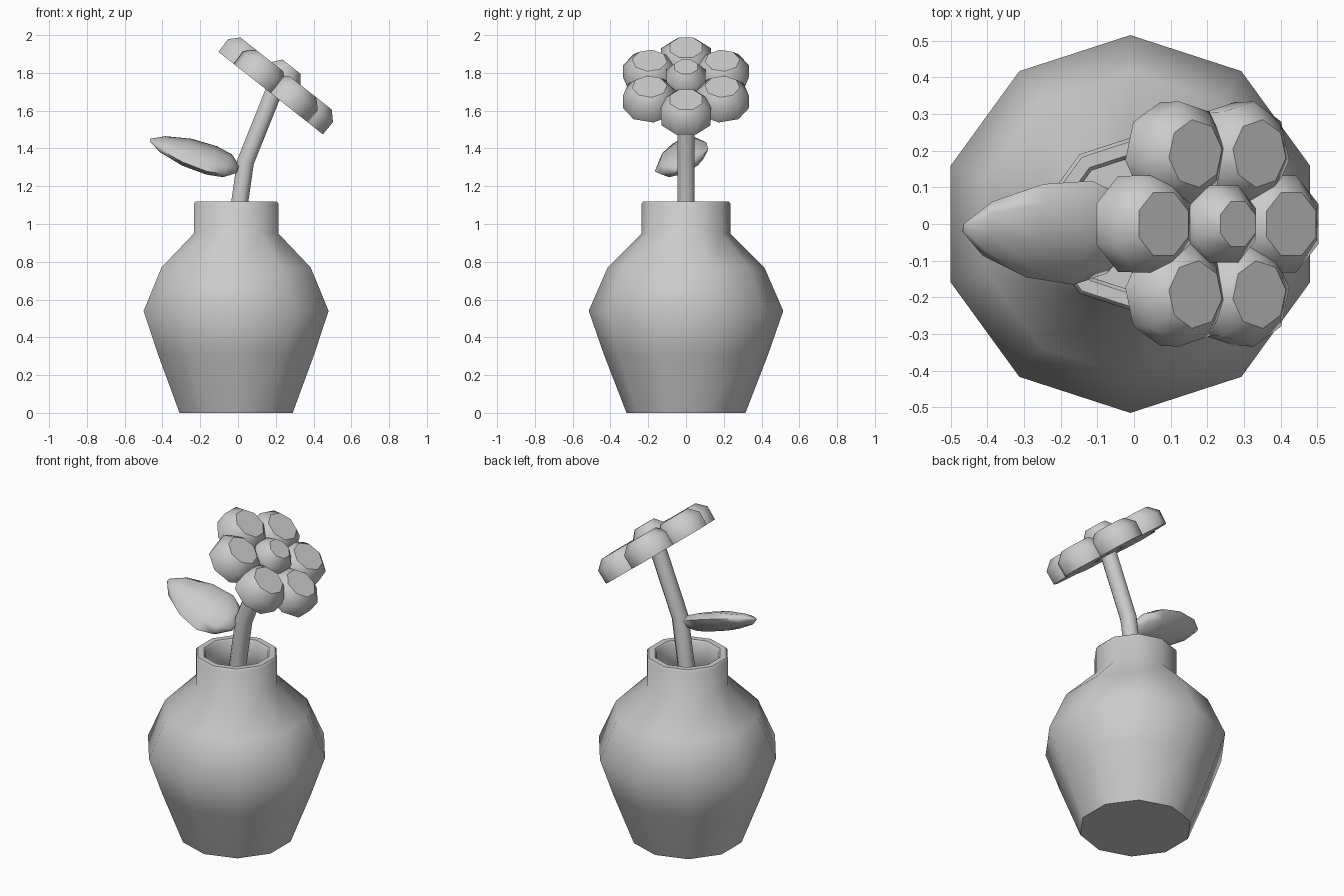
import bpy, math
from mathutils import Vector, Matrix

if "Cube" in bpy.data.objects:
    bpy.data.objects.remove(bpy.data.objects["Cube"])

grey = bpy.data.materials.new("plain grey")
grey.diffuse_color = (0.6, 0.6, 0.6, 1)
grey.use_nodes = True
grey.node_tree.nodes["Principled BSDF"].inputs["Base Color"].default_value = grey.diffuse_color


def loft(name, rings, angle=50, flat_caps=True):
    """Skin a list of equal-sized rings and close both ends."""
    n = len(rings[0])
    verts = [v for ring in rings for v in ring]
    faces = [tuple(reversed(range(n)))]
    for i in range(len(rings) - 1):
        for j in range(n):
            k = (j + 1) % n
            faces.append((i * n + j, i * n + k, (i + 1) * n + k, (i + 1) * n + j))
    faces.append(tuple(range((len(rings) - 1) * n, len(rings) * n)))
    mesh = bpy.data.meshes.new(name)
    mesh.from_pydata(verts, [], faces)
    mesh.materials.append(grey)
    ob = bpy.data.objects.new(name, mesh)
    bpy.context.collection.objects.link(ob)
    bpy.ops.object.select_all(action='DESELECT')
    ob.select_set(True)
    bpy.context.view_layer.objects.active = ob
    bpy.ops.object.shade_smooth_by_angle(angle=math.radians(angle))
    if flat_caps:
        mesh.polygons[0].use_smooth = False
        mesh.polygons[len(mesh.polygons) - 1].use_smooth = False
    return ob


def lathe(name, profile, sides, phase, matrix, angle=50):
    """Revolve (radius, height) points about the local z of matrix."""
    rings = []
    for r, h in profile:
        rings.append([matrix @ Vector((r * math.cos(phase + math.tau * j / sides),
                                       r * math.sin(phase + math.tau * j / sides), h))
                      for j in range(sides)])
    return loft(name, rings, angle)


# Vase: ten-sided body, short neck, rim and hollow inside
lathe("vase", [(0.315, 0), (0.435, 0.31), (0.515, 0.54), (0.415, 0.77),
               (0.235, 0.95), (0.235, 1.108), (0.225, 1.12), (0.19, 1.12),
               (0.18, 1.108), (0.18, 0.94), (0.36, 0.75), (0.46, 0.54),
               (0.38, 0.31), (0.27, 0.05)],
      10, math.pi / 2, Matrix.Translation((-0.01, 0, 0)))

# Stem: bent eight-sided rod
path = [(-0.05, 0.06), (-0.015, 0.95), (0.04, 1.33), (0.205, 1.74)]
stem_rings = []
for x, z in path:
    stem_rings.append([Vector((x + 0.047 * math.cos(a), 0.05 * math.sin(a),
                               z - 0.014 * math.cos(a)))
                       for a in (math.tau * (j + 0.5) / 8 for j in range(8))])
loft("stem", stem_rings)

# Flower frame: local z is the blossom's facing direction, local x runs downhill
normal = Vector((0.62, 0, 0.785)).normalized()
slope = Vector((normal.z, 0, -normal.x))
frame = Matrix((slope, Vector((0, 1, 0)), normal)).transposed().to_4x4()
frame = Matrix.Translation((0.173, 0, 1.693)) @ frame

# Six bevelled petals around a raised centre
for i in range(6):
    m = frame @ Matrix.Rotation(i * math.pi / 3, 4, 'Z') @ Matrix.Translation((0.222, 0, 0))
    lathe("petal", [(0.141, 0), (0.143, 0.084), (0.093, 0.132)], 8, math.pi / 8, m)
lathe("flower_centre", [(0.09, 0.0), (0.113, 0.06), (0.113, 0.125), (0.066, 0.178)],
      8, math.pi / 8, frame)

# Leaf: plump blade lofted along its axis, rolled towards the front
tip, root = Vector((-0.465, -0.01, 1.445)), Vector((0.0, -0.03, 1.29))
axis = (root - tip).normalized()
width = Vector((0, 0.14, 0.065))
width = (width - axis * width.dot(axis)).normalized()
thick = axis.cross(width)
leaf_rings = []
for u, s in [(0, 0.08), (0.14, 0.52), (0.42, 0.9), (0.7, 1), (0.88, 0.76), (1, 0.25)]:
    c = tip.lerp(root, u)
    leaf_rings.append([c + width * 0.155 * s * math.cos(a)
                       + thick * 0.055 * min(1, s * 1.15) * math.sin(a)
                       for a in (math.tau * j / 8 for j in range(8))])
loft("leaf", leaf_rings, 80, False)
